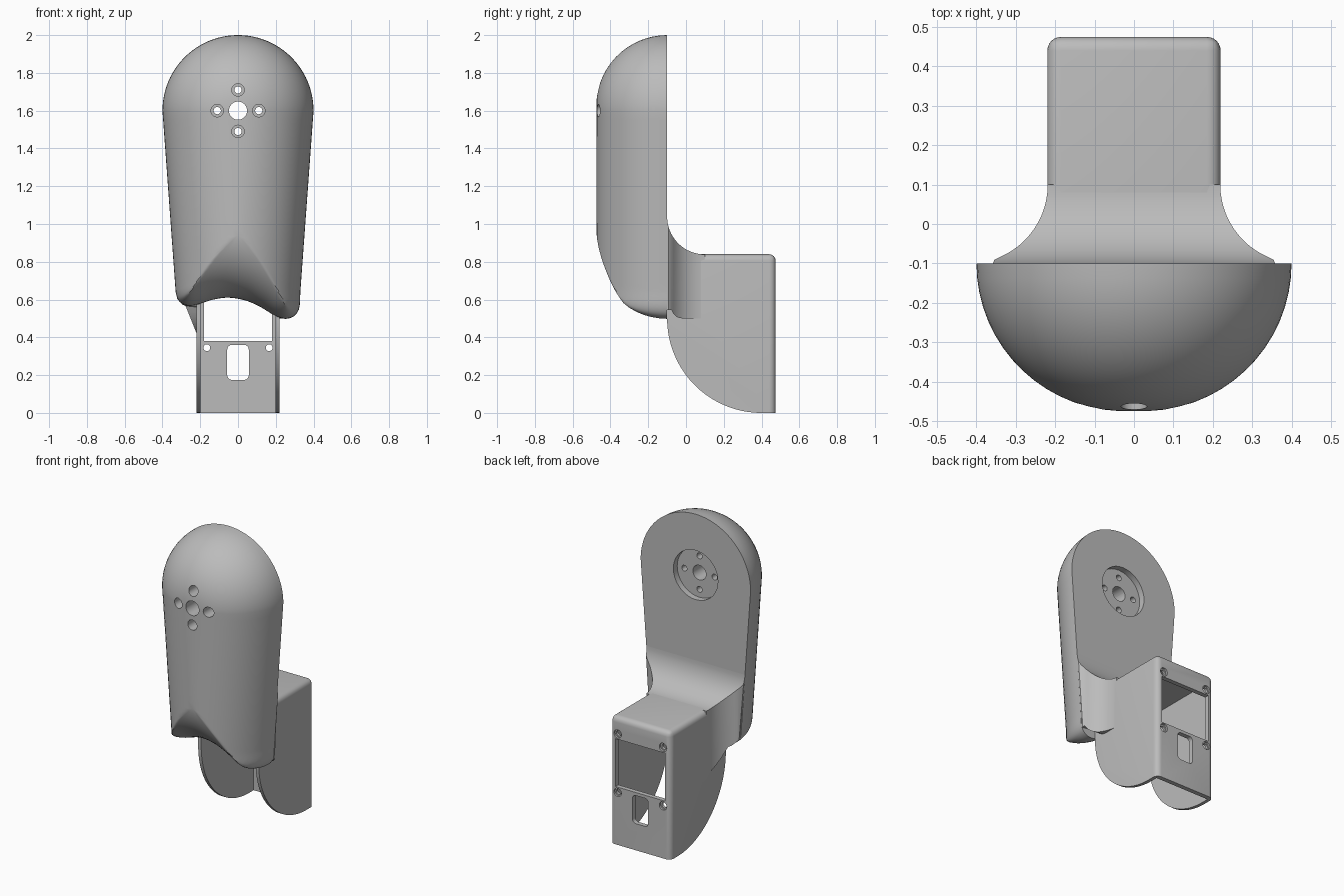
import bpy, bmesh, math
from mathutils import Vector
from mathutils.geometry import intersect_point_line

cube = bpy.data.objects.get("Cube")
if cube:
    bpy.data.objects.remove(cube, do_unlink=True)

grey = bpy.data.materials.new("plain grey")
grey.use_nodes = True
colour = (0.5, 0.5, 0.5, 1)
grey.diffuse_color = colour
grey.node_tree.nodes["Principled BSDF"].inputs["Base Color"].default_value = colour


def finish(name, bm):
    bmesh.ops.recalc_face_normals(bm, faces=bm.faces)
    mesh = bpy.data.meshes.new(name)
    bm.to_mesh(mesh)
    bm.free()
    mesh.materials.append(grey)
    ob = bpy.data.objects.new(name, mesh)
    bpy.context.collection.objects.link(ob)
    return ob


def activate(ob):
    bpy.ops.object.select_all(action='DESELECT')
    ob.select_set(True)
    bpy.context.view_layer.objects.active = ob


def loft(bm, rings):
    rows = [[bm.verts.new(p) for p in ring] for ring in rings]
    n = len(rows[0])
    for a, b in zip(rows, rows[1:]):
        for i in range(n):
            j = (i + 1) % n
            bm.faces.new((a[i], a[j], b[j], b[i]))
    bm.faces.new(rows[0])
    bm.faces.new(rows[-1])


def cut(ob, cutters):
    activate(ob)
    for c in cutters:
        c.hide_render = True
        mod = ob.modifiers.new("cut", 'BOOLEAN')
        mod.operation, mod.solver, mod.object = 'DIFFERENCE', 'EXACT', c
        bpy.ops.object.modifier_apply(modifier=mod.name)


def drop(cutters):
    for c in cutters:
        bpy.data.objects.remove(c, do_unlink=True)


def rounded_cutter(x0, x1, z0, z1, y0, y1, r=0):
    """Prism along y with a rectangular, optionally rounded, section."""
    pts = []
    for k, (cx, cz) in enumerate([(x1 - r, z1 - r), (x0 + r, z1 - r), (x0 + r, z0 + r), (x1 - r, z0 + r)]):
        for s in range(9 if r else 1):
            a = (k + s / 8) * math.pi / 2
            pts.append((cx + r * math.cos(a), cz + r * math.sin(a)))
    bm = bmesh.new()
    loft(bm, [[(x, y, z) for x, z in pts] for y in (y0, y1)])
    return finish("cutter", bm)


def drill(x, z, r, y0, y1):
    bm = bmesh.new()
    ring = [(x + r * math.cos(k * math.pi / 18), z + r * math.sin(k * math.pi / 18)) for k in range(36)]
    loft(bm, [[(px, y, pz) for px, pz in ring] for y in (y0, y1)])
    return finish("cutter", bm)


def spline(p, steps):
    """Smooth path through the points, end points repeated."""
    p = [Vector(q) for q in p]
    p = [p[0]] + p + [p[-1]]
    out = []
    for a, b, c, d in zip(p, p[1:], p[2:], p[3:]):
        for s in range(steps):
            t = s / steps
            out.append(b + (c - a) * t / 2 + (2 * a - 5 * b + 4 * c - d) * t * t / 2
                       + (3 * b - a - 3 * c + d) * t ** 3 / 2)
    return out + [p[-1]]


# Outline of the domed shell: round head, tapering sides, wavy lower edge
head, low, back, radius = 1.6, 0.64, -0.1, 0.375
outline = [Vector((0.4 * math.cos(a), head + 0.4 * math.sin(a)))
           for a in (math.pi * k / 48 for k in range(49))]
for k in range(1, 20):
    t = k / 20
    outline.append(Vector((-0.4 + 0.07 * t, head + (low - head) * t)))
outline += spline([(-0.33, low), (-0.318, 0.6), (-0.29, 0.575), (-0.25, 0.567), (-0.2, 0.578), (-0.13, 0.6),
                   (-0.05, 0.61), (0.04, 0.595), (0.12, 0.56), (0.19, 0.518), (0.25, 0.498),
                   (0.3, 0.515), (0.325, 0.56), (0.33, low)], 5)
for k in range(1, 20):
    t = k / 20
    outline.append(Vector((0.33 + 0.07 * t, low + (head - low) * t)))


def edge_distance(p):
    best = 9.0
    for a, b in zip(outline, outline[1:] + outline[:1]):
        q, t = intersect_point_line(p, a, b)
        q = a if t < 0 else b if t > 1 else q
        best = min(best, (Vector((q[0], q[1])) - p).length)
    return best


# Shell surface: a rolled edge whose depth follows the distance to the outline
rings = []
for k in range(17):
    t = 1 - math.cos(k / 16 * math.pi / 2)
    ring = []
    for p in outline:
        spine = Vector((0, min(max(p.y, 0.94), head)))
        q = p.lerp(spine, t)
        d = min(edge_distance(q), radius) if k else 0
        ring.append((q.x, back - math.sqrt(max(0, radius ** 2 - (radius - d) ** 2)), q.y))
    rings.append(ring)
bm = bmesh.new()
loft(bm, rings)
bm.faces.ensure_lookup_table()
bm.faces.remove(bm.faces[-1])
bmesh.ops.remove_doubles(bm, verts=bm.verts, dist=0.0005)
shell = finish("domed_shell", bm)

# Shaft hole, round rear pocket and four counterbored screw holes
tools = [drill(0, head, 0.162, back - 0.04, 0.1), drill(0, head, 0.048, -0.6, 0.1)]
for dx, dz in ((1, 0), (-1, 0), (0, 1), (0, -1)):
    x, z = 0.11 * dx, head + 0.11 * dz
    tools += [drill(x, z, 0.019, -0.6, 0.1), drill(x, z, 0.033, -0.6, -0.22)]
cut(shell, tools)
drop(tools)

# Bracket: side profile extruded across, with rounded top and rear edges
profile = [(back, 0.84), (0.475, 0.84), (0.475, 0)]
for k in range(33):
    a = k / 32 * math.pi / 2
    profile.append((0.4 - 0.5 * math.sin(a), 0.5 - 0.5 * math.cos(a)))
bm = bmesh.new()
loft(bm, [[(x, y, z) for y, z in profile] for x in (-0.22, 0.22)])
soft = [e for e in bm.edges if all(v.co.y > 0.47 for v in e.verts) and any(v.co.z > 0.8 for v in e.verts)
        or all(v.co.z > 0.83 for v in e.verts) and any(v.co.y > 0.4 for v in e.verts)]
bmesh.ops.bevel(bm, geom=soft, offset=0.035, segments=6, profile=0.5, affect='EDGES')
bracket = finish("bracket", bm)


# Flare that blends the bracket into the back of the shell
def shell_side(z):
    return 0.33 + 0.07 * (z - low) / (head - low)


rings = []
for k in range(17):
    a = k / 16 * math.pi / 2
    y, grow = 0.1 - 0.2 * math.sin(a), 0.2 * (1 - math.cos(a)) - 0.001
    top = 0.84 + grow
    w_top = min(0.22 + grow, shell_side(top))
    w = min(0.22 + grow, 0.322)
    right = 0.5 if w < 0.25 else 0.58 - math.sqrt(0.0064 - (w - 0.25) ** 2)
    left = 0.42 + 0.15 * min(1, (w - 0.219) / 0.06) + max(0, w - 0.29)
    rings.append([(-w, y, left), (w, y, right), (w_top, y, top), (-w_top, y, top)])
bm = bmesh.new()
loft(bm, rings)
flare = finish("flare", bm)

# Hollow inside, open to the front and below
cavity = rounded_cutter(-0.198, 0.198, -0.5, 0.8, -0.3, 0.445)
cut(bracket, [cavity])
cut(flare, [cavity])

# Rear wall: window, cable slot and countersunk corner screws
tools = [rounded_cutter(-0.18, 0.18, 0.38, 0.695, 0.4, 0.6),
         rounded_cutter(-0.057, 0.057, 0.175, 0.36, 0.4, 0.6, 0.025)]
for x in (-0.165, 0.165):
    for z in (0.345, 0.73):
        tools += [drill(x, z, 0.018, 0.4, 0.6), drill(x, z, 0.027, 0.462, 0.6)]
cut(bracket, tools)
drop(tools + [cavity])

for ob in (shell, bracket, flare):
    activate(ob)
    bpy.ops.object.shade_smooth_by_angle(angle=math.radians(30))
